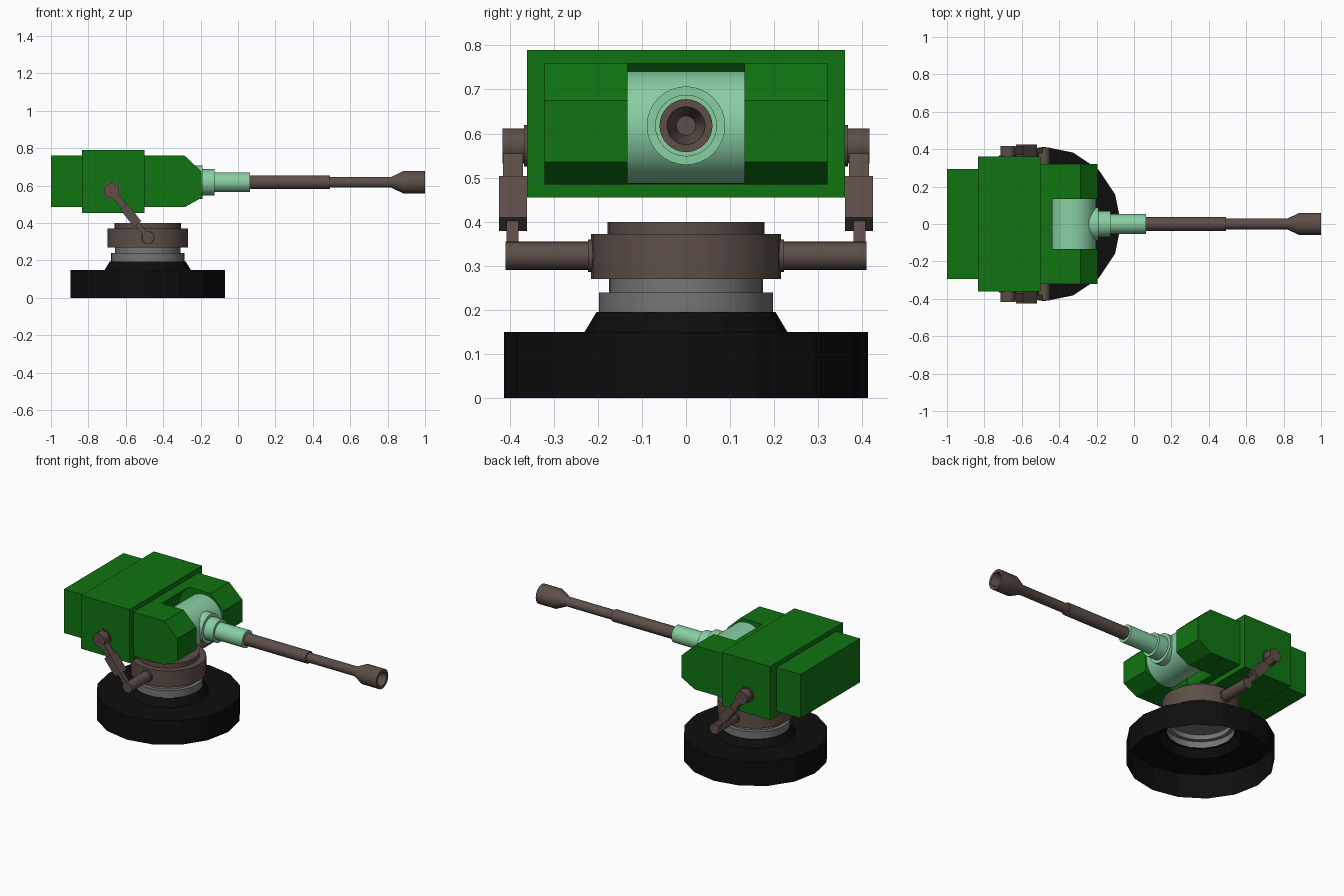
import bpy, bmesh, math
from mathutils import Matrix, Vector

if "Cube" in bpy.data.objects:
    bpy.data.objects.remove(bpy.data.objects["Cube"])


def material(name, rgb):
    m = bpy.data.materials.new(name)
    m.diffuse_color = (*rgb, 1)
    m.use_nodes = True
    m.node_tree.nodes["Principled BSDF"].inputs["Base Color"].default_value = m.diffuse_color
    return m


GREEN = material("dark green", (0.005, 0.175, 0.006))
MINT = material("pale green", (0.25, 0.62, 0.37))
BROWN = material("brown metal", (0.108, 0.077, 0.064))
GREY = material("grey", (0.18, 0.18, 0.18))
BLACK = material("black", (0.004, 0.004, 0.004))

CX = -0.4825          # turntable axis
GUN_Z = 0.618         # barrel axis height


def finish(name, bm, mat, smooth=False):
    bmesh.ops.recalc_face_normals(bm, faces=bm.faces)
    me = bpy.data.meshes.new(name)
    bm.to_mesh(me)
    bm.free()
    me.materials.append(mat)
    ob = bpy.data.objects.new(name, me)
    bpy.context.collection.objects.link(ob)
    if smooth:
        bpy.ops.object.select_all(action='DESELECT')
        ob.select_set(True)
        bpy.context.view_layer.objects.active = ob
        bpy.ops.object.shade_smooth_by_angle(angle=math.radians(30))
    return ob


def lathe(name, profile, mat, origin, axis='Z', sides=32, cap_start=True, cap_end=True, smooth=True):
    """Revolve (radius, distance) pairs about an axis through origin."""
    bm = bmesh.new()
    turn = Vector((0, 0, 1)).rotation_difference(
        {'X': Vector((1, 0, 0)), 'Y': Vector((0, 1, 0)), 'Z': Vector((0, 0, 1))}[axis]).to_matrix()
    rings = []
    for r, h in profile:
        rings.append([bm.verts.new(Vector(origin) + turn @ Vector((
            r * math.cos(math.tau * i / sides), r * math.sin(math.tau * i / sides), h)))
            for i in range(sides)])
    for a, b in zip(rings, rings[1:]):
        for i in range(sides):
            j = (i + 1) % sides
            bm.faces.new((a[i], a[j], b[j], b[i]))
    if cap_start:
        bm.faces.new(rings[0])
    if cap_end:
        bm.faces.new(rings[-1])
    return finish(name, bm, mat, smooth)


def prism(name, outline, y0, y1, mat):
    """Extrude an (x, z) outline from y0 to y1."""
    bm = bmesh.new()
    a = [bm.verts.new((x, y0, z)) for x, z in outline]
    b = [bm.verts.new((x, y1, z)) for x, z in outline]
    n = len(a)
    bm.faces.new(a)
    bm.faces.new(b)
    for i in range(n):
        j = (i + 1) % n
        bm.faces.new((a[i], a[j], b[j], b[i]))
    return finish(name, bm, mat)


def rect(x0, x1, z0, z1):
    return [(x0, z0), (x1, z0), (x1, z1), (x0, z1)]


# Base skirt: open underneath
lathe("base_skirt", [(0.413, 0), (0.413, 0.15), (0.23, 0.15), (0.203, 0.195), (0.19, 0.195)],
      BLACK, (CX, 0, 0), sides=16, cap_start=False, cap_end=False, smooth=False)
# Turntable
lathe("swivel_neck", [(0.197, 0.195), (0.197, 0.24), (0.174, 0.24), (0.174, 0.27)],
      GREY, (CX, 0, 0), cap_start=False)
lathe("turntable", [(0.215, 0.27), (0.215, 0.372), (0.178, 0.372), (0.178, 0.40)],
      BROWN, (CX, 0, 0))

# Housing
prism("housing_middle", rect(-0.835, -0.5, 0.455, 0.79), -0.36, 0.36, GREEN)
prism("housing_rear", rect(-1.0, -0.835, 0.485, 0.76), -0.295, 0.295, GREEN)
cheek = [(-0.5, 0.485), (-0.285, 0.485), (-0.195, 0.535),
         (-0.195, 0.675), (-0.285, 0.76), (-0.5, 0.76)]
for side, name in ((-1, "right"), (1, "left")):
    prism(name + "_cheek", cheek, side * 0.133, side * 0.321, GREEN)
# Lips of the hollow behind the gun drum
prism("slot_top_lip", [(-0.5, 0.76), (-0.435, 0.76), (-0.474, 0.72), (-0.5, 0.675)], -0.133, 0.133, GREEN)
prism("slot_bottom_lip", [(-0.5, 0.485), (-0.455, 0.485), (-0.485, 0.525), (-0.5, 0.56)], -0.133, 0.133, GREEN)

# Gun drum and sleeve
lathe("gun_drum", [(0.128, -0.133), (0.128, 0.133)], MINT, (-0.33, 0, 0.614), 'Y', sides=48)
lathe("barrel_sleeve", [(0.089, -0.29), (0.089, -0.19), (0.07, -0.19), (0.07, -0.125),
                        (0.053, -0.125), (0.053, 0.065)], MINT, (0, 0, GUN_Z), 'X')
# Barrel with hollow flared muzzle
lathe("barrel", [(0.037, 0.065), (0.037, 0.493), (0.029, 0.493), (0.029, 0.82), (0.06, 0.885),
                 (0.06, 1.0), (0.043, 1.0), (0.022, 0.9)], BROWN, (0, 0, GUN_Z), 'X')

# Elevating links on both sides
top, low = Vector((-0.675, 0, 0.572)), Vector((-0.482, 0, 0.323))
d = (low - top).normalized()
n = Vector((-d.z, 0, d.x))


def bar(name, t0, t1, width, y0, y1):
    pts = [top + d * t + n * w for t, w in
           ((t0, -width / 2), (t1, -width / 2), (t1, width / 2), (t0, width / 2))]
    prism(name, [(p.x, p.z) for p in pts], y0, y1, BROWN)


reach = (low - top).length
for s, side in ((-1, "right"), (1, "left")):
    lathe(side + "_upper_pivot", [(0.047, s * 0.35), (0.047, s * 0.367), (0.04, s * 0.367), (0.04, s * 0.416)],
          BROWN, (top.x, 0, top.z), 'Y', sides=24)
    lathe(side + "_lower_axle", [(0.037, s * 0.2), (0.037, s * 0.222), (0.032, s * 0.222), (0.032, s * 0.409)],
          BROWN, (low.x, 0, low.z), 'Y', sides=24)
    bar(side + "_link_upper_rod", 0.0, 0.12, 0.036, s * 0.37, s * 0.415)
    bar(side + "_link_body", 0.105, 0.225, 0.05, s * 0.361, s * 0.424)
    bar(side + "_link_lower_rod", 0.22, reach, 0.026, s * 0.38, s * 0.407)
